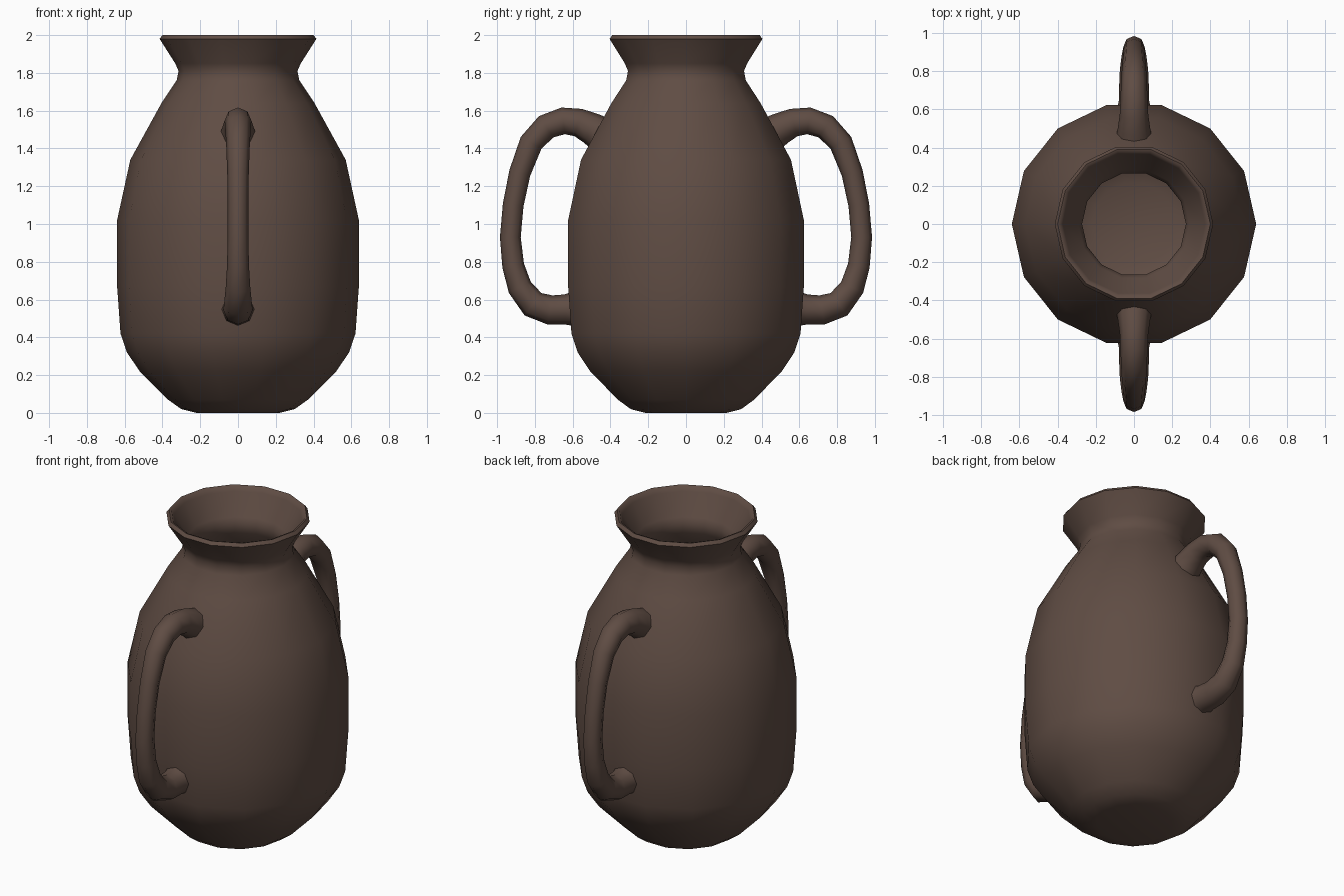
import bpy, bmesh, math
from mathutils import Vector

if "Cube" in bpy.data.objects:
    bpy.data.objects.remove(bpy.data.objects["Cube"])

clay = bpy.data.materials.new("brown_clay")
clay.diffuse_color = (0.115, 0.073, 0.057, 1)
clay.use_nodes = True
clay.node_tree.nodes["Principled BSDF"].inputs["Base Color"].default_value = clay.diffuse_color


def make_object(name, bm, angle):
    bmesh.ops.recalc_face_normals(bm, faces=bm.faces[:])
    mesh = bpy.data.meshes.new(name)
    bm.to_mesh(mesh)
    bm.free()
    mesh.materials.append(clay)
    obj = bpy.data.objects.new(name, mesh)
    bpy.context.collection.objects.link(obj)
    bpy.ops.object.select_all(action='DESELECT')
    obj.select_set(True)
    bpy.context.view_layer.objects.active = obj
    bpy.ops.object.shade_smooth_by_angle(angle=math.radians(angle))
    return obj


def skin(bm, rings):
    """Bridge consecutive rings of points and cap both ends."""
    loops = [[bm.verts.new(p) for p in ring] for ring in rings]
    n = len(loops[0])
    for a, b in zip(loops, loops[1:]):
        for i in range(n):
            j = (i + 1) % n
            bm.faces.new((a[i], a[j], b[j], b[i]))
    bm.faces.new(loops[0][::-1])
    bm.faces.new(loops[-1])


# Jar body: 14-sided lathe, outside up to the rim, then down the hollow inside
outer = [(0.22, 0), (0.30, 0.02), (0.37, 0.07), (0.52, 0.22), (0.588, 0.32),
         (0.622, 0.42), (0.64, 0.67), (0.64, 1.02), (0.57, 1.34), (0.405, 1.64),
         (0.325, 1.76), (0.315, 1.81), (0.332, 1.85), (0.415, 1.98), (0.40, 2.0)]
inner = [(0.385, 1.995), (0.373, 1.97), (0.29, 1.845), (0.272, 1.81), (0.28, 1.75),
         (0.36, 1.62), (0.52, 1.32), (0.59, 1.01), (0.59, 0.68), (0.57, 0.44),
         (0.48, 0.25), (0.34, 0.11), (0.22, 0.06)]
SIDES = 14
bm = bmesh.new()
skin(bm, [[(r * math.cos(2 * math.pi * i / SIDES), r * math.sin(2 * math.pi * i / SIDES), z)
           for i in range(SIDES)] for r, z in outer + inner])
make_object("jar_body", bm, 50)

# Handles: 8-sided tube in the x = 0 plane as (y, z, radius), flared at both roots
path = [(0.45, 1.475, 0.095), (0.50, 1.505, 0.085), (0.57, 1.537, 0.075), (0.65, 1.546, 0.071),
        (0.74, 1.515, 0.068), (0.82, 1.43, 0.063), (0.88, 1.27, 0.057), (0.915, 1.10, 0.055),
        (0.93, 0.93, 0.055), (0.915, 0.78, 0.058), (0.88, 0.665, 0.065), (0.81, 0.575, 0.074),
        (0.72, 0.545, 0.078), (0.64, 0.547, 0.08), (0.60, 0.55, 0.09)]


def handle(name, side):
    pts = [Vector((0, side * y, z)) for y, z, r in path]
    rings = []
    for k, p in enumerate(pts):
        t = (pts[min(k + 1, len(pts) - 1)] - pts[max(k - 1, 0)]).normalized()
        across = Vector((1, 0, 0))
        out = t.cross(across)
        r = path[k][2]
        rings.append([p + r * (math.cos(a) * across + math.sin(a) * out)
                      for a in (math.tau * i / 8 for i in range(8))])
    bm = bmesh.new()
    skin(bm, rings)
    make_object(name, bm, 60)


handle("back_handle", 1)
handle("front_handle", -1)
